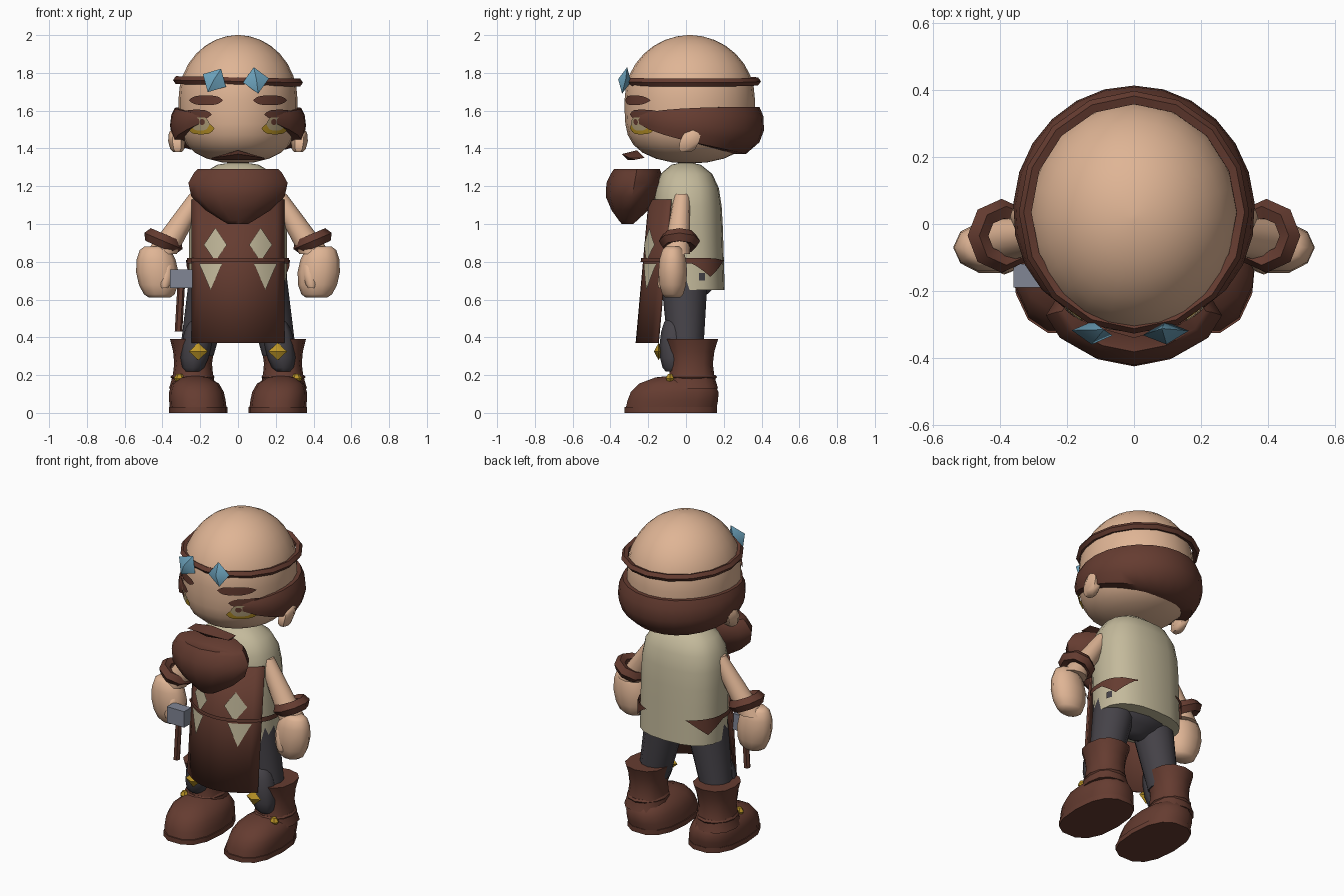
import bpy, bmesh
from math import sin, cos, radians, sqrt, pi, copysign
from mathutils import Matrix, Vector

cube = bpy.data.objects.get("Cube")
if cube:
    bpy.data.objects.remove(cube)


def material(name, red, green, blue):
    m = bpy.data.materials.new(name)
    m.use_nodes = True
    m.diffuse_color = (red, green, blue, 1)
    m.node_tree.nodes["Principled BSDF"].inputs["Base Color"].default_value = m.diffuse_color
    return m


SKIN = material("skin", 0.74, 0.46, 0.3)
LEATHER = material("brown leather", 0.13, 0.045, 0.03)
LINEN = material("pale linen", 0.55, 0.49, 0.33)
CLOTH = material("dark grey cloth", 0.06, 0.055, 0.065)
CRYSTAL = material("blue crystal", 0.15, 0.36, 0.5)
GOLD = material("gold", 0.5, 0.3, 0.02)
STEEL = material("steel", 0.22, 0.24, 0.3)
EYE = material("eye", 0.46, 0.36, 0.2)
parts = []


# Shape rules: lofts use them along 0..1, patches across -1..1
def flat(t):
    return 1


def dome(t):
    return sqrt(max(0, 1 - t ** 8))


def toe(t):
    return sqrt(max(0, 1 - t ** 4))


def cup(t):
    return sin(2 * t + 0.2)


def waist(t):
    return 1 - 0.2 * sin(pi * t)


def spindle(t):
    return 1 - abs(2 * t - 1)


def swell(t):
    return 0.5 + 0.5 * sqrt(abs(sin(pi * t)))


def taper(t):
    return 1 - 0.4 * t


def widen(t):
    return 1 + 0.4 * t


def diamond(w):
    return 1 - abs(w)


def lens(w):
    return 1 - w ** 4


def finish(name, bm, mat):
    mesh = bpy.data.meshes.new(name)
    bm.to_mesh(mesh)
    bm.free()
    mesh.materials.append(mat)
    ob = bpy.data.objects.new(name, mesh)
    bpy.context.collection.objects.link(ob)
    parts.append(ob)
    return ob


def grid(name, rows, mat, solid=True):
    """Skin rows of points; solid rows are closed rings with end caps."""
    bm = bmesh.new()
    verts = [[bm.verts.new(p) for p in row] for row in rows]
    n = len(verts[0])
    for a, b in zip(verts, verts[1:]):
        for i in range(n if solid else n - 1):
            j = (i + 1) % n
            bm.faces.new((a[i], a[j], b[j], b[i]))
    if solid:
        bm.faces.new(verts[0])
        bm.faces.new(verts[-1])
        bmesh.ops.recalc_face_normals(bm, faces=bm.faces)
    else:
        bm.normal_update()
        for face in bm.faces:
            middle = face.calc_center_median()
            if face.normal.dot(Vector((middle.x, middle.y, 0))) < 0:
                face.normal_flip()
    return finish(name, bm, mat)


def oval(centre, rx, ry, angle, power):
    c, s = cos(angle), sin(angle)
    return (centre[0] + rx * copysign(abs(c) ** (2 / power), c),
            centre[1] + ry * copysign(abs(s) ** (2 / power), s), centre[2])


def loft(name, start, end, rx, ry, shape, mat, side=1, n=12, power=2, steps=6):
    """Level ovals from start to end, scaled by a shape rule."""
    start, end = Vector(start), Vector(end)
    rows = []
    for k in range(steps + 1):
        t = (1 - cos(pi * k / steps)) / 2
        centre, size = start.lerp(end, t), max(shape(t), 0.03)
        centre.x *= side
        rows.append([oval(centre, rx * size, ry * size, 2 * pi * i / n, power) for i in range(n)])
    return grid(name, rows, mat)


def patch(name, u, z, width, height, shape, surf, mat, side=1, out=0, hang=False):
    """Thin patch with half sizes, centred at (u, z) or hanging down from it."""
    rows = []
    for k in range(-6, 7):
        w = k / 6
        size = height * max(shape(w), 0.03)
        row = [surf(u + width * w, z + size * (h - hang), out) for h in (-1, 0, 1)]
        rows.append([(side * x, y, level) for x, y, level in row])
    return grid(name, rows, mat, solid=False)


def ring(name, location, tilt, major, minor, segments):
    bpy.ops.mesh.primitive_torus_add(location=location, rotation=(0, tilt, 0), major_radius=major,
                                     minor_radius=minor, major_segments=segments, minor_segments=5)
    ob = bpy.context.object
    ob.name = name
    ob.data.materials.append(LEATHER)
    parts.append(ob)
    return ob


# Head: round crown and squarer jaw
HEAD_X, HEAD_Y, HEAD_BACK, HEAD_Z, HEAD_H = 0.315, 0.345, 0.02, 1.66, 0.34


def head_size(z):
    u = (z - HEAD_Z) / HEAD_H
    return sqrt(max(0, 1 - abs(u) ** (2 if u > 0 else 4)))


loft("head", (0, HEAD_BACK, HEAD_Z - HEAD_H), (0, HEAD_BACK, HEAD_Z + HEAD_H), HEAD_X, HEAD_Y,
     lambda t: head_size(HEAD_Z + HEAD_H * (2 * t - 1)), SKIN, n=24, steps=16)


# Surfaces that carry painted patches
def face_surf(x, z, out):
    f = head_size(z) * 1.02
    return x, HEAD_BACK - out - HEAD_Y * sqrt(max(f * f - (x / HEAD_X) ** 2, 0)), z


def apron_surf(x, z, out):
    return x, 0.09 * z - 0.3 + 1.9 * x * x - out, z


def shirt_surf(angle, z, out):
    return oval((0, 0.015, z), 0.265 + out, 0.19 + out, radians(angle), 2.5)


# Hair wrapping the back and sides, tapering to points at the temples
rows = []
for k in range(-10, 11):
    d, angle = abs(k) / 10, radians(14 * k)
    low, high = 1.37 + 0.16 * d * d, 1.62 - 0.04 * d ** 4
    thick = 0.05 * (1 - d ** 4) + 0.01
    outline = [(h, thick * (1 - 0.6 * h ** 4)) for h in (0, 0.25, 0.5, 0.8, 1)]
    row = []
    for h, out in outline + [(1, -0.02), (0, -0.02)]:
        z = low + (high - low) * h
        f = head_size(z)
        row.append((sin(angle) * (HEAD_X * f + out), HEAD_BACK + cos(angle) * (HEAD_Y * f + out), z))
    rows.append(row)
grid("hair", rows, LEATHER)

# Moustache
rows = []
for k in range(-2, 3):
    mid, x = 1 - abs(k) / 2, 0.07 * k
    y, top = -0.25 - 0.04 * mid, 1.35 + 0.04 * mid
    rows.append([(x, y - 0.02, 1.34), (x, y - 0.05, top - 0.02 * mid), (x, y + 0.03, top)])
grid("moustache", rows, LEATHER)

# Headband with two crystals
band = ring("headband", (0, 0.035, 1.755), 0.02, 0.34, 0.022, 16)
band.scale.x = 0.95
for x, name, tilt in ((-0.125, "right_crystal", 0.5), (0.095, "left_crystal", -0.15)):
    gem = loft(name, (0, 0, -0.07), (0, 0, 0.07), 0.07, 0.035, spindle, CRYSTAL, n=4, steps=2)
    gem.location = (x, -0.325, 1.76)
    gem.rotation_euler = (-0.2, tilt, x)

# Shirt, hood at the chest and trouser seat
loft("shirt", (0, 0.02, 0.65), (0, 0, 1.33), 0.26, 0.185, dome, LINEN, n=20, power=2.5, steps=10)
loft("hood", (0, -0.31, 1), (0, -0.26, 1.29), 0.265, 0.15, cup, LEATHER, power=1.7)
loft("trouser_seat", (0, 0, 0.57), (0, 0, 0.74), 0.24, 0.15, cup, CLOTH)

# Apron curved around the body
apron = patch("apron", 0, 0.75, 0.245, 0.38, flat, apron_surf, LEATHER)
thick = apron.modifiers.new("thickness", "SOLIDIFY")
thick.thickness, thick.offset = 0.012, -1
patch("belt_front", 0, 0.81, 0.25, 0.01, flat, apron_surf, LEATHER, out=0.012)
patch("hip_loop", 17, 0.72, 5, 0.02, flat, shirt_surf, CLOTH)

for s, w in ((1, "left_"), (-1, "right_")):
    # Face
    patch(w + "eyebrow", 0.17, 1.655, 0.09, 0.025, lens, face_surf, LEATHER, s)
    patch(w + "eyelid", 0.22, 1.58, 0.08, 0.025, lens, face_surf, LEATHER, s)
    patch(w + "eye_corner", 0.27, 1.55, 0.025, 0.03, lens, face_surf, LEATHER, s, 0.003)
    patch(w + "iris", 0.195, 1.505, 0.07, 0.03, lens, face_surf, GOLD, s)
    patch(w + "eye", 0.2, 1.53, 0.05, 0.035, lens, face_surf, EYE, s, 0.004)
    patch(w + "pupil", 0.19, 1.54, 0.015, 0.015, lens, face_surf, LEATHER, s, 0.007)
    loft(w + "ear", (0.32, 0, 1.38), (0.33, 0.04, 1.5), 0.045, 0.06, swell, SKIN, s, n=6, steps=4)

    # Cut-outs in the apron and belt around the sides
    patch(w + "upper_cutout", 0.12, 0.89, 0.06, 0.09, diamond, apron_surf, LINEN, s, 0.008)
    patch(w + "lower_cutout", 0.145, 0.79, 0.06, 0.07, diamond, apron_surf, LINEN, s, 0.008, True)
    patch(w + "belt", -5, 0.805, 70, 0.015, lens, shirt_surf, LEATHER, s, 0.006)
    patch(w + "belt_flap", 30, 0.81, 35, 0.045, diamond, shirt_surf, LEATHER, s, 0.009, True)

    # Arms, bracelets and fists
    loft(w + "arm", (0.41, -0.05, 0.84), (0.205, -0.02, 1.16), 0.085, 0.07, taper, SKIN, s)
    cuff = ring(w + "bracelet", (s * 0.395, -0.035, 0.91), -0.4 * s, 0.078, 0.032, 8)
    cuff.scale.z = 1.2
    loft(w + "fist", (0.415, -0.07, 0.61), (0.44, -0.07, 0.88), 0.112, 0.08, swell, SKIN, s, n=10)
    loft(w + "thumb", (0.39, -0.13, 0.66), (0.37, -0.1, 0.8), 0.035, 0.03, swell, SKIN, s, n=8, steps=4)

    # Trousers with a front flap over the boot and a knee stud
    loft(w + "trouser_leg", (0.22, 0, 0.3), (0.13, -0.01, 0.74), 0.09, 0.09, widen, CLOTH, s)
    loft(w + "trouser_flap", (0.24, -0.07, 0.22), (0.2, -0.06, 0.5), 0.08, 0.075, swell, CLOTH, s, n=8)
    loft(w + "knee_stud", (0.21, -0.145, 0.28), (0.21, -0.145, 0.37), 0.05, 0.025, spindle, GOLD, s, n=4, steps=2)

    # Boots
    loft(w + "boot_shaft", (0.24, 0.03, 0.13), (0.235, 0.03, 0.39), 0.125, 0.14, waist, LEATHER, s, power=2.4)
    loft(w + "boot_foot", (0.21, -0.08, 0.02), (0.23, -0.04, 0.2), 0.15, 0.245, toe, LEATHER, s, n=14, power=2.5)
    loft(w + "boot_sole", (0.21, -0.08, 0), (0.21, -0.08, 0.03), 0.155, 0.25, flat, LEATHER, s, n=14, power=2.5, steps=1)
    strap = ring(w + "ankle_strap", (s * 0.24, 0.03, 0.19), 0, 0.105, 0.012, 12)
    strap.scale.y = 1.15
    loft(w + "buckle", (0.31, -0.085, 0.16), (0.31, -0.085, 0.205), 0.03, 0.025, swell, GOLD, s, n=6, steps=2)

# Hammer hanging at the right hip
bm = bmesh.new()
bmesh.ops.create_cube(bm, size=0.1, matrix=Matrix.Diagonal((1.2, 0.7, 1, 1)))
finish("hammer_head", bm, STEEL).location = (-0.3, -0.155, 0.71)
loft("hammer_handle", (-0.315, -0.155, 0.43), (-0.3, -0.155, 0.69), 0.02, 0.02, flat, LEATHER, n=6, steps=1)

# Smooth shading with sharp creases
bpy.ops.object.select_all(action="DESELECT")
for ob in parts:
    ob.select_set(True)
bpy.context.view_layer.objects.active = parts[0]
bpy.ops.object.shade_smooth_by_angle(angle=radians(48))
